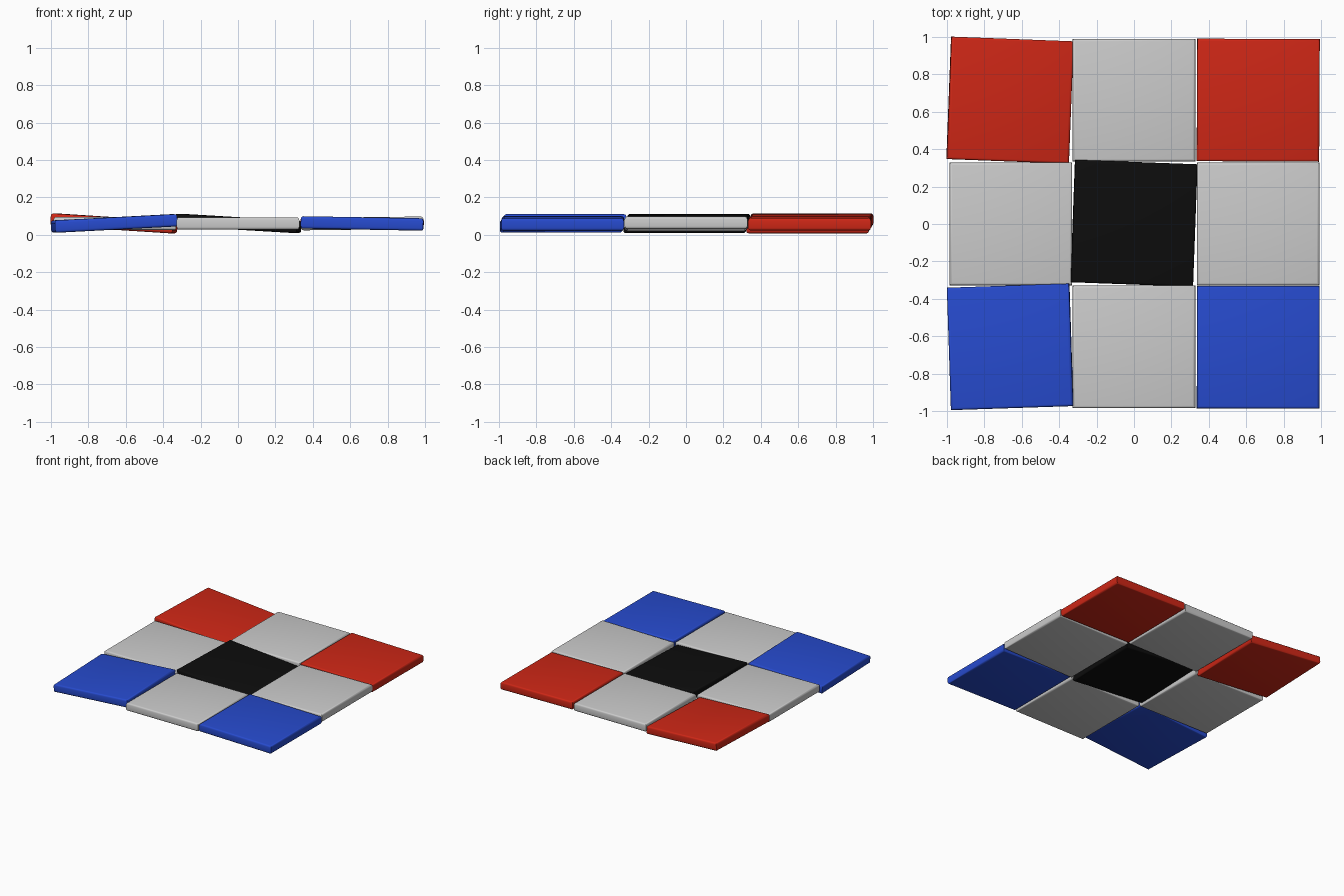
import bpy, bmesh
from math import radians

if "Cube" in bpy.data.objects:
    bpy.data.objects.remove(bpy.data.objects["Cube"])

SIZE, THICK, BEVEL = 0.655, 0.066, 0.014


def material(name, rgb):
    m = bpy.data.materials.new(name)
    m.diffuse_color = (*rgb, 1)
    m.use_nodes = True
    m.node_tree.nodes["Principled BSDF"].inputs["Base Color"].default_value = m.diffuse_color
    return m


RED = material("red", (0.62, 0.02, 0.008))
BLUE = material("blue", (0.02, 0.07, 0.62))
BLACK = material("black", (0.004, 0.004, 0.004))


# Square tile with rounded top and bottom rims and crisp upright corners
def tile(name, x, y, tilt=0, turn=0, mat=None, z=0.061):
    bm = bmesh.new()
    bmesh.ops.create_cube(bm, size=1)
    bmesh.ops.scale(bm, vec=(SIZE, SIZE, THICK), verts=bm.verts)
    rims = [e for e in bm.edges if abs(e.verts[0].co.z - e.verts[1].co.z) < 1e-4]
    bmesh.ops.bevel(bm, geom=rims, offset=BEVEL, segments=3, profile=0.5,
                    affect='EDGES')
    mesh = bpy.data.meshes.new(name)
    bm.to_mesh(mesh)
    bm.free()
    ob = bpy.data.objects.new(name, mesh)
    bpy.context.collection.objects.link(ob)
    ob.location = (x, y, z)
    ob.rotation_euler = (0, radians(tilt), radians(turn))
    if mat:
        mesh.materials.append(mat)
    bpy.context.view_layer.objects.active = ob
    ob.select_set(True)
    bpy.ops.object.shade_smooth_by_angle(angle=radians(35))
    ob.select_set(False)


# Loosely laid tiles: the coloured ones are slightly tipped and turned
tile("centre_tile", 0, 0.004, 3.4, -2.1, BLACK)
tile("back_left_tile", -0.663, 0.662, 3.7, -2.2, RED)
tile("back_right_tile", 0.664, 0.662, 0.8, -0.3, RED)
tile("front_left_tile", -0.662, -0.657, -3.0, 1.9, BLUE)
tile("front_right_tile", 0.664, -0.659, 1.0, -0.2, BLUE)

# Grey tiles along the edge middles
tile("back_tile", 0, 0.662)
tile("front_tile", 0, -0.657)
tile("left_tile", -0.658, 0, 0.5)
tile("right_tile", 0.664, 0, -0.7)
